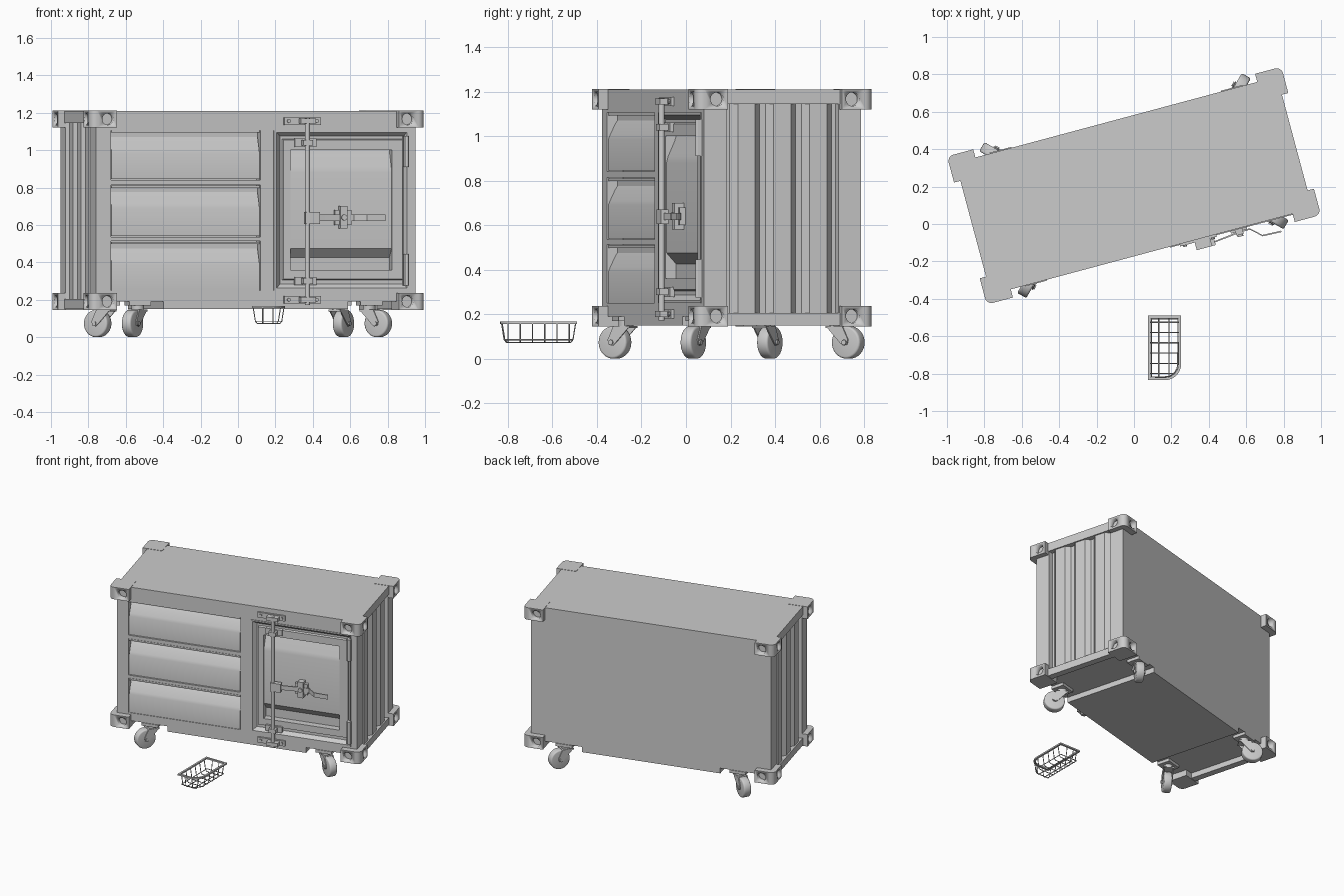
import bpy, bmesh, math
from mathutils import Matrix, Vector

if "Cube" in bpy.data.objects:
    bpy.data.objects.remove(bpy.data.objects["Cube"])

grey = bpy.data.materials.new("plain_grey")
grey.diffuse_color = (0.6, 0.6, 0.6, 1)
grey.use_nodes = True
grey.node_tree.nodes["Principled BSDF"].inputs["Base Color"].default_value = grey.diffuse_color
# the cabinet frame is turned 15 degrees and pushed back
CAB = Matrix.Translation((0, 0.205, 0)) @ Matrix.Rotation(math.radians(15), 4, 'Z')


def link(name, me, mat=CAB):
    me.materials.clear()
    me.materials.append(grey)
    ob = bpy.data.objects.new(name, me)
    bpy.context.collection.objects.link(ob)
    ob.matrix_world = mat
    return ob


def add(name, bm, mat=CAB):
    bmesh.ops.recalc_face_normals(bm, faces=bm.faces[:])
    me = bpy.data.meshes.new(name)
    bm.to_mesh(me)
    bm.free()
    me.shade_smooth()
    me.set_sharp_from_angle(angle=math.radians(32))
    return link(name, me, mat)


def box(bm, x0, x1, y0, y1, z0, z1):
    m = Matrix.Translation(((x0 + x1) / 2, (y0 + y1) / 2, (z0 + z1) / 2))
    bmesh.ops.create_cube(bm, size=1, matrix=m @ Matrix.Diagonal((x1 - x0, y1 - y0, z1 - z0, 1)))


def cyl(bm, c, r, length, axis='Z', seg=24):
    rot = {'Z': Matrix(), 'X': Matrix.Rotation(math.pi / 2, 4, 'Y'), 'Y': Matrix.Rotation(math.pi / 2, 4, 'X')}[axis]
    return bmesh.ops.create_cone(bm, cap_ends=True, segments=seg, radius1=r, radius2=r, depth=length,
                                 matrix=Matrix.Translation(c) @ rot)['verts']


def prism(bm, pts, a, b, axis='Z'):
    place = {'Z': lambda p, q, t: (p, q, t), 'X': lambda p, q, t: (t, p, q), 'Y': lambda p, q, t: (p, t, q)}[axis]
    lo = [bm.verts.new(place(p, q, a)) for p, q in pts]
    hi = [bm.verts.new(place(p, q, b)) for p, q in pts]
    bm.faces.new(lo)
    bm.faces.new(hi)
    for i in range(len(pts)):
        j = (i + 1) % len(pts)
        bm.faces.new((lo[i], lo[j], hi[j], hi[i]))


# body: plan outline with corrugated ends and a recess behind the front panels
right = [(.885, -.365), (.885, -.26), (.85, -.255)]
for c in (-.167, 0, .167):
    right += [(.85, c - .07), (.88, c - .04), (.88, c + .04), (.85, c + .07)]
right += [(.85, .255), (.885, .26), (.885, .365)]
left = [(-u, v) for u, v in reversed(right)]
bm = bmesh.new()
prism(bm, right + left + [(-.80, -.365), (-.80, -.29), (.84, -.29), (.84, -.365)], .2, 1.145)
add("body_shell", bm)

bm = bmesh.new()
box(bm, -.89, .89, -.365, .365, 1.145, 1.21)
add("roof", bm)
bm = bmesh.new()
box(bm, -.89, .89, -.365, .365, .19, .205)
box(bm, -.51, .51, -.365, .365, .15, .19)
for s in (-1, 1):
    a, b = sorted((s * .84, s * .89))
    box(bm, a, b, -.36, .36, .15, .19)
add("base", bm)

# front frame strips around drawers and door
bm = bmesh.new()
DRAWERS = [(.25, .51), (.54, .81), (.845, 1.105)]
box(bm, -.80, .84, -.365, -.29, 1.105, 1.145)
box(bm, -.80, .84, -.365, -.29, .205, .25)
box(bm, .026, .10, -.365, -.29, .25, 1.105)
for z0, z1 in ((.51, .54), (.81, .845)):
    box(bm, -.80, .026, -.365, -.29, z0 + .004, z1 - .004)
add("front_frame", bm)

# drawers with a sloped finger pull at the top
for i, (z0, z1) in enumerate(DRAWERS):
    bm = bmesh.new()
    prof = [(-.28, z0), (-.36, z0), (-.36, z1 - .12), (-.352, z1 - .10), (-.328, z1 - .05), (-.318, z1 - .035),
            (-.318, z1 - .012), (-.36, z1 - .012), (-.36, z1), (-.28, z1)]
    prism(bm, prof, -.796, .022, 'X')
    add("drawer_%d" % (i + 1), bm)

# door: nested rectangular steps, closed at front and back
bm = bmesh.new()
rings = [(.10, .84, .25, 1.105, -.28), (.10, .84, .25, 1.105, -.37), (.115, .835, .262, 1.095, -.37),
         (.14, .825, .285, 1.075, -.345), (.15, .82, .305, 1.06, -.345), (.155, .815, .31, 1.055, -.36),
         (.195, .755, .36, 1.0, -.36), (.195, .755, .36, 1.0, -.305)]
prev = None
for u0, u1, z0, z1, v in rings:
    cur = [bm.verts.new((u, v, z)) for u, z in ((u0, z0), (u1, z0), (u1, z1), (u0, z1))]
    if prev:
        for k in range(4):
            bm.faces.new((prev[k], prev[(k + 1) % 4], cur[(k + 1) % 4], cur[k]))
    else:
        bm.faces.new(cur)
    prev = cur
bm.faces.new(prev)
add("door", bm)
bm = bmesh.new()
prism(bm, [(-.30, .36), (-.31, .36), (-.31, .425), (-.355, .475), (-.355, .88), (-.347, .91), (-.318, .975),
           (-.31, 1.0), (-.30, 1.0)], .195, .755, 'X')
add("door_panel", bm)

# hinges
bm = bmesh.new()
for z0, z1 in ((.275, .445), (.91, 1.075)):
    box(bm, .815, .845, -.382, -.355, z0, z1)
    cyl(bm, (.832, -.382, (z0 + z1) / 2), .01, z1 - z0, seg=12)
add("door_hinges", bm)

# locking bar with brackets
bm = bmesh.new()
cyl(bm, (.277, -.40, .672), .014, 1.0)
add("lock_bar", bm)
bm = bmesh.new()
for z in (.2, 1.155):
    box(bm, .155, .358, -.378, -.36, z - .02, z + .02)
    box(bm, .235, .32, -.42, -.375, z - .014, z + .014)
    for u in (.18, .335):
        cyl(bm, (u, -.38, z), .01, .012, 'Y', 8)
for z in (.30, 1.04):
    box(bm, .215, .335, -.376, -.355, z - .022, z + .022)
    box(bm, .25, .304, -.418, -.37, z - .015, z + .015)
add("lock_brackets", bm)

# handle: bent flat strip, with a latch
bm = bmesh.new()
path = [(.285, -.41), (.336, -.406), (.486, -.389), (.538, -.388), (.595, -.44), (.698, -.444)]
prism(bm, path + [(u, v + .008) for u, v in reversed(path)], .622, .655)
box(bm, .262, .34, -.42, -.385, .605, .67)
add("door_handle", bm)
bm = bmesh.new()
box(bm, .46, .50, -.40, -.35, .58, .70)
box(bm, .435, .525, -.382, -.35, .60, .68)
cyl(bm, (.48, -.40, .64), .016, .02, 'Y', 12)
add("handle_latch", bm)

# corner blocks: rounded outer edge, round holes in the two outer faces
bm = bmesh.new()
arc = [(.89 + .035 * math.cos(a), .375 + .035 * math.sin(a)) for a in [k * math.pi / 12 for k in range(7)]]
prism(bm, [(.78, .265), (.925, .265)] + arc + [(.78, .41)], 1.12, 1.212)
block = add("corner_source", bm, Matrix())
bm = bmesh.new()
cyl(bm, (.83, .41, 1.166), .031, .07, 'Y', 32)
cyl(bm, (.925, .315, 1.166), .031, .07, 'X', 32)
cutter = add("hole_cutter", bm, Matrix())
cutter.hide_render = True
mod = block.modifiers.new("holes", 'BOOLEAN')
mod.object, mod.operation, mod.solver = cutter, 'DIFFERENCE', 'EXACT'
dg = bpy.context.evaluated_depsgraph_get()
cut_mesh = bpy.data.meshes.new_from_object(block.evaluated_get(dg))
bpy.data.objects.remove(block)
bpy.data.objects.remove(cutter)
for sx in (-1, 1):
    for sy in (-1, 1):
        for dz, nm in ((0, "top"), (-.975, "bottom")):
            me = cut_mesh.copy()
            me.transform(Matrix.Translation((0, 0, dz)) @ Matrix.Diagonal((sx, sy, 1, 1)))
            if sx * sy < 0:
                me.flip_normals()
            link("corner_block_" + nm, me)

# casters: x is the trailing direction, pointing to the outer corner
for sx in (-1, 1):
    for sy in (-1, 1):
        place = CAB @ Matrix.Translation((sx * .64, sy * .32, 0)) @ Matrix.Rotation(math.atan2(sy, sx), 4, 'Z')
        bm = bmesh.new()
        cyl(bm, (0, 0, .158), .034, .03)
        box(bm, -.04, .045, -.036, .036, .137, .147)
        for s in (-1, 1):
            a, b = sorted((s * .03, s * .036))
            prism(bm, [(-.04, .147), (.045, .147), (.075, .085), (.07, .063), (.05, .058), (.035, .07)], a, b, 'Y')
        cyl(bm, (.057, 0, .073), .012, .085, 'Y', 12)
        add("caster_fork", bm, place)
        bm = bmesh.new()
        vs = cyl(bm, (.057, 0, .073), .073, .056, 'Y', 32)
        rim = [e for e in bm.edges if any(len(f.verts) > 4 for f in e.link_faces)]
        bmesh.ops.bevel(bm, geom=rim, offset=.01, segments=3, affect='EDGES', profile=.5)
        add("caster_wheel", bm, place)
        bm = bmesh.new()
        box(bm, -.06, .06, -.05, .05, .168, .19)
        add("caster_plate", bm, CAB @ Matrix.Translation((sx * .64, sy * .32, 0)))

# wire basket with one rounded corner
X0, X1, Y0, Y1, R = .081, .246, -.829, -.496, .08


def outline(i):
    arc = [(X1 - R + (R - i) * math.cos(a), Y0 + R - (R - i) * math.sin(a))
           for a in [(8 - k) * math.pi / 16 for k in range(9)]]
    return [(X0 + i, Y1 - i), (X0 + i, Y0 + i)] + arc + [(X1 - i, Y1 - i)]


bm = bmesh.new()
rows = [[bm.verts.new((x, y, z)) for x, y in outline(i)] for i, z in
        ((-.006, .155), (-.006, .166), (.008, .166), (.008, .155))]
n = len(rows[0])
for r in range(4):
    for k in range(n):
        bm.faces.new((rows[r][k], rows[r][(k + 1) % n], rows[(r + 1) % 4][(k + 1) % n], rows[(r + 1) % 4][k]))
add("basket_rim", bm, Matrix())

cu = bpy.data.curves.new("basket_wires", 'CURVE')
cu.dimensions, cu.bevel_depth, cu.bevel_resolution = '3D', .003, 1
cu.use_fill_caps = True
cu.materials.append(grey)


def wire(pts, cyclic=False):
    sp = cu.splines.new('POLY')
    sp.points.add(len(pts) - 1)
    for p, c in zip(sp.points, pts):
        p.co = (*c, 1)
    sp.use_cyclic_u = cyclic


def bow(lo, hi, f):
    prof = [(lo, .16), (lo + .012, .085), (lo + .022, .073), (hi - .022, .073), (hi - .012, .085), (hi, .16)]
    wire([f(t, z) for t, z in prof])


for k in range(6):
    y = -.525 - .055 * k
    d = max(0, Y0 + R - y)
    bow(X0, X1 - R + math.sqrt(R * R - d * d), lambda t, z: (t, y, z))
for x in (.132, .187):
    d = max(0, x - X1 + R)
    bow(Y0 + R - math.sqrt(R * R - d * d), Y1, lambda t, z: (x, t, z))
wire([(x, y, .085) for x, y in outline(.012)], True)
ob = bpy.data.objects.new("basket_wires", cu)
bpy.context.collection.objects.link(ob)
